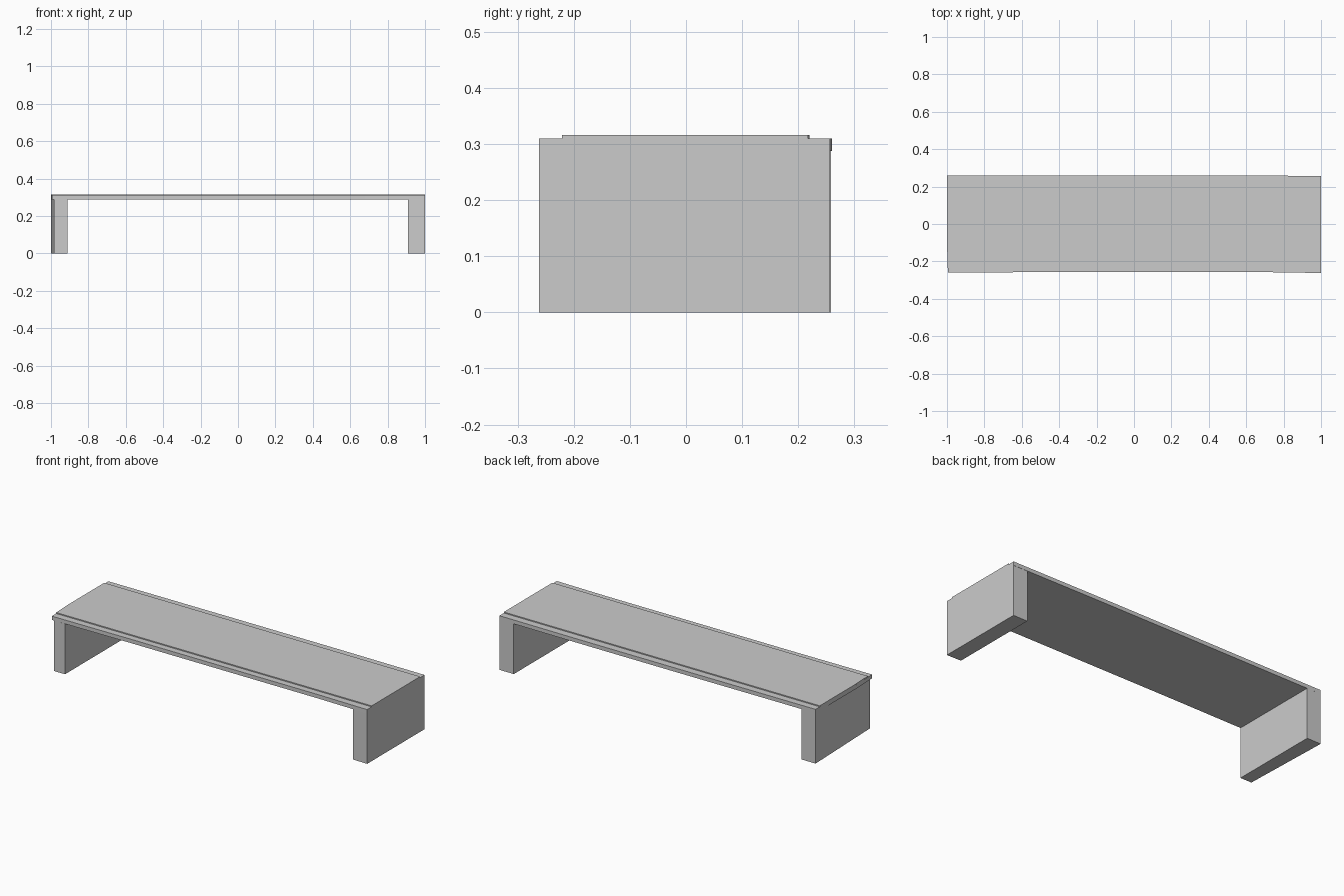
import bpy, bmesh

if "Cube" in bpy.data.objects:
    bpy.data.objects.remove(bpy.data.objects["Cube"])


def prism(name, outline, z0, z1):
    """Extrude a plan outline (x, y) from z0 up to z1."""
    bm = bmesh.new()
    base = bm.faces.new([bm.verts.new((x, y, z0)) for x, y in outline])
    ext = bmesh.ops.extrude_face_region(bm, geom=[base])
    for v in ext["geom"]:
        if isinstance(v, bmesh.types.BMVert):
            v.co.z = z1
    bmesh.ops.recalc_face_normals(bm, faces=bm.faces)
    mesh = bpy.data.meshes.new(name)
    bm.to_mesh(mesh)
    bm.free()
    obj = bpy.data.objects.new(name, mesh)
    bpy.context.collection.objects.link(obj)
    return obj


LEG_TOP, SLAB_TOP, PANEL_TOP = 0.288, 0.31, 0.316

# Thin table top, with slightly hand-cut edges
prism("table_top",
      [(-0.995, -0.26), (-0.48, -0.257), (0.68, -0.257), (1, -0.262),
       (1, 0.257), (0.45, 0.26), (-0.15, 0.26), (-1, 0.258), (-1, -0.1)],
      LEG_TOP, SLAB_TOP)

# Raised surface running the full length
prism("top_panel",
      [(-0.995, -0.221), (1, -0.221), (1, 0.217), (-1, 0.22), (-1, -0.1)],
      SLAB_TOP, PANEL_TOP)

# Slab legs; the left one narrows towards the front
prism("right_leg",
      [(0.91, -0.26), (1, -0.262), (1, 0.256), (0.91, 0.256)], 0, LEG_TOP)
prism("left_leg",
      [(-0.983, -0.26), (-0.912, -0.26), (-0.912, 0.258), (-1, 0.258)],
      0, LEG_TOP)
